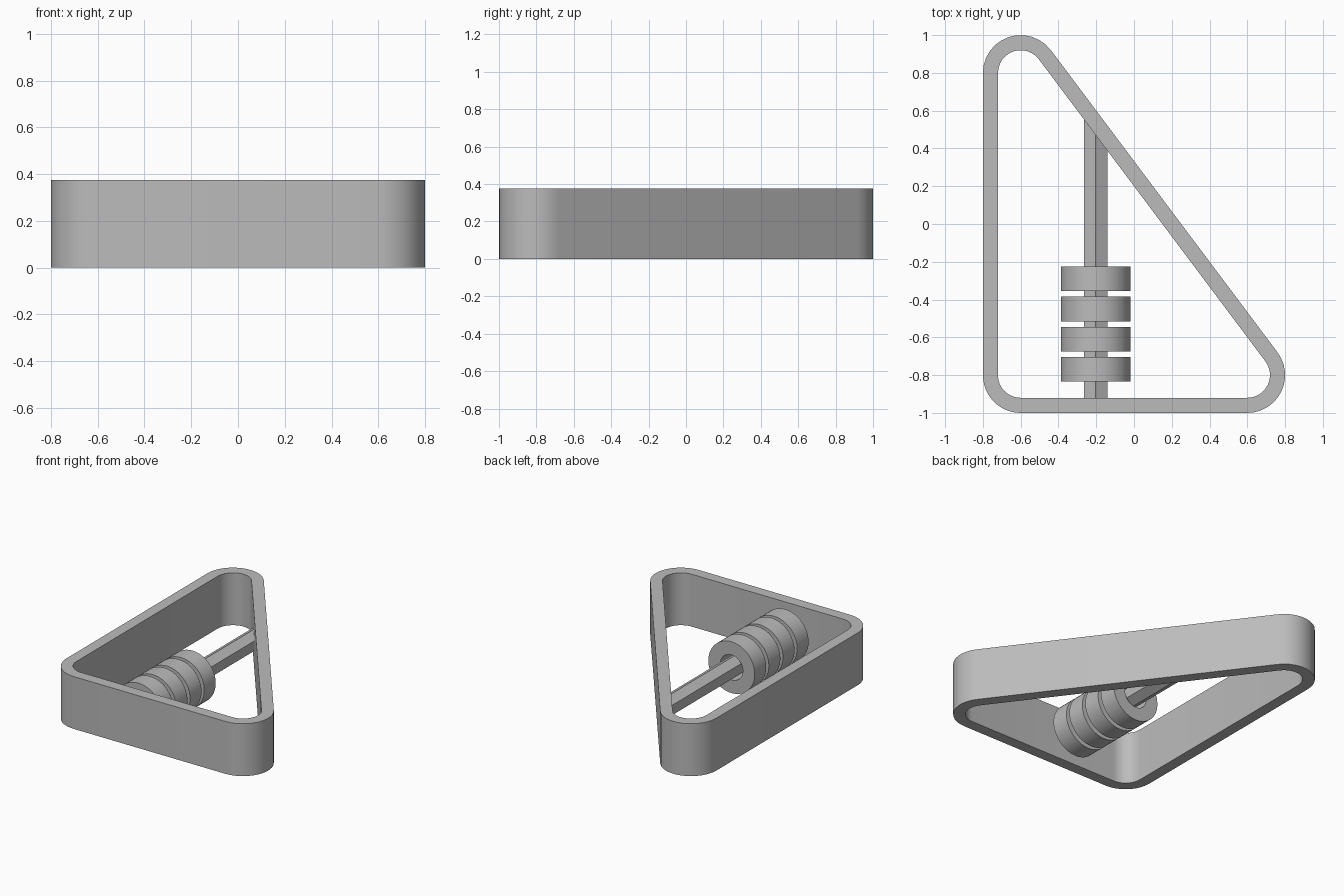
import bpy, bmesh, math
from mathutils import Vector

cube = bpy.data.objects.get("Cube")
if cube:
    bpy.data.objects.remove(cube, do_unlink=True)

HEIGHT = 0.375
AXIS_X, AXIS_Z = -0.203, HEIGHT / 2

grey = bpy.data.materials.new("plain grey")
grey.use_nodes = True
colour = (0.5, 0.5, 0.5, 1)
grey.diffuse_color = colour
grey.node_tree.nodes["Principled BSDF"].inputs["Base Color"].default_value = colour


def make_object(name, bm, smooth=True):
    bmesh.ops.recalc_face_normals(bm, faces=bm.faces[:])
    mesh = bpy.data.meshes.new(name)
    bm.to_mesh(mesh)
    bm.free()
    mesh.materials.append(grey)
    obj = bpy.data.objects.new(name, mesh)
    bpy.context.collection.objects.link(obj)
    if smooth:
        bpy.ops.object.select_all(action="DESELECT")
        obj.select_set(True)
        bpy.context.view_layer.objects.active = obj
        bpy.ops.object.shade_smooth_by_angle(angle=math.radians(35))
    return obj


def ring_solid(name, outer, inner):
    """Closed band between two matching loops, given as (near, far) point lists."""
    bm = bmesh.new()
    loops = [[bm.verts.new(p) for p in pts] for pts in (outer[0], outer[1], inner[1], inner[0])]
    n = len(loops[0])
    for k in range(4):
        a, b = loops[k], loops[(k + 1) % 4]
        for i in range(n):
            j = (i + 1) % n
            bm.faces.new((a[i], a[j], b[j], b[i]))
    return make_object(name, bm)


# Triangular frame: three rounded corners joined by straight walls
def frame_loop(radius, z, steps=12):
    hyp = math.atan2(0.6, 0.8)
    corners = [((0.6, -0.8), -math.pi / 2, hyp),
               ((-0.6, 0.8), hyp, math.pi),
               ((-0.6, -0.8), math.pi, 1.5 * math.pi)]
    return [(cx + radius * math.cos(a0 + (a1 - a0) * i / steps),
             cy + radius * math.sin(a0 + (a1 - a0) * i / steps), z)
            for (cx, cy), a0, a1 in corners for i in range(steps + 1)]


ring_solid("triangular_frame",
           [frame_loop(0.2, z) for z in (0, HEIGHT)],
           [frame_loop(0.12, z) for z in (0, HEIGHT)])


# Points around the rod axis, at a given depth
def circle(radius, y, count):
    return [Vector((AXIS_X + radius * math.sin(math.tau * i / count), y,
                    AXIS_Z + radius * math.cos(math.tau * i / count))) for i in range(count)]


# Hexagonal rod, its back end mitred to the sloping wall
bm = bmesh.new()
front = circle(0.071, -0.925, 6)
back = [Vector((p.x, (0.125 - 0.8 * p.x) / 0.6, p.z)) for p in front]
fv = [bm.verts.new(p) for p in front]
bv = [bm.verts.new(p) for p in back]
bm.faces.new(fv)
bm.faces.new(bv)
for i in range(6):
    j = (i + 1) % 6
    bm.faces.new((fv[i], fv[j], bv[j], bv[i]))
make_object("hexagonal_rod", bm, smooth=False)

# Four loose washers threaded on the rod
for k in range(4):
    y0 = -0.835 + 0.16 * k
    ring_solid(f"washer_{k + 1}",
               [circle(0.184, y, 48) for y in (y0, y0 + 0.13)],
               [circle(0.09, y, 48) for y in (y0, y0 + 0.13)])
